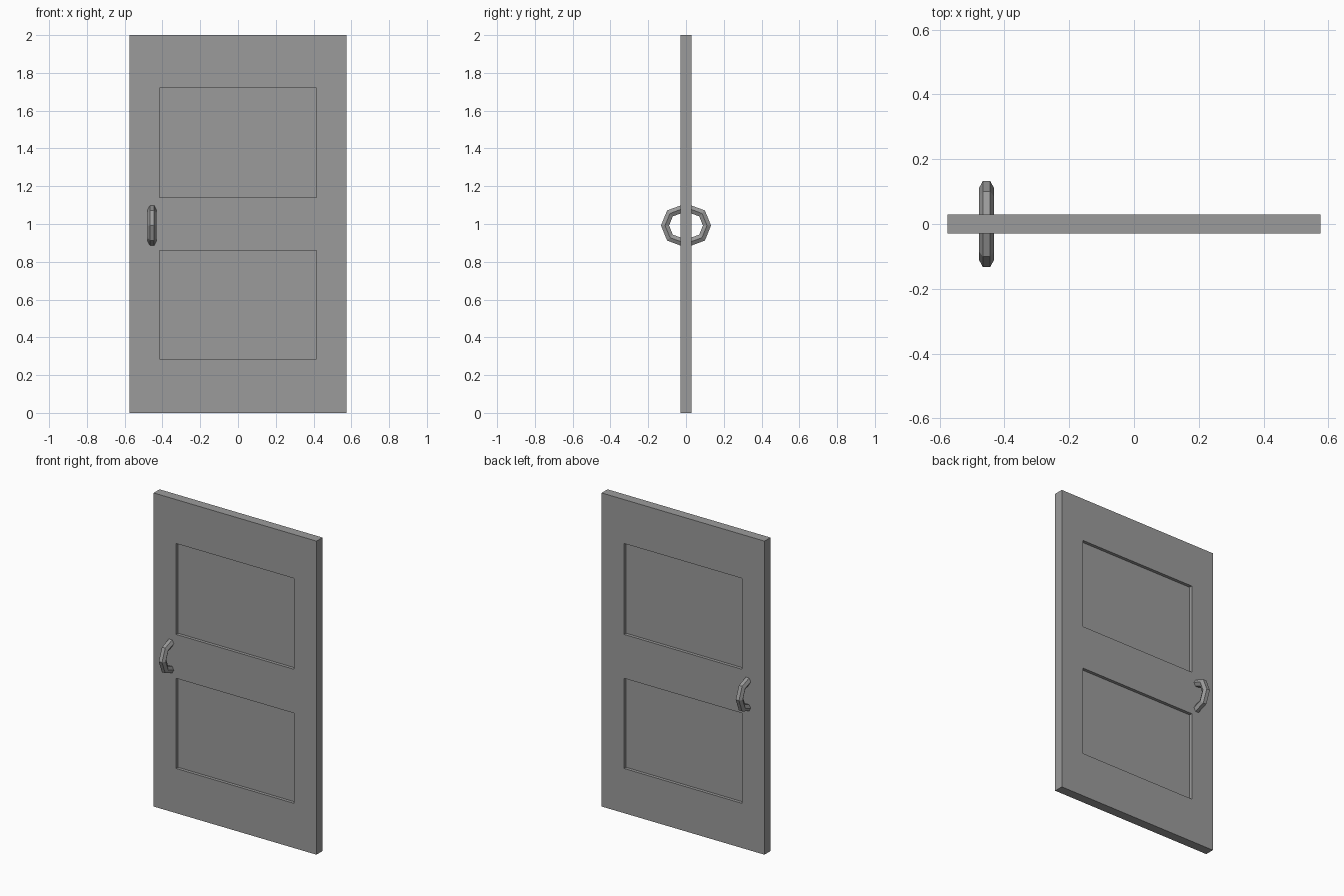
import bpy, bmesh, math
from mathutils import Vector, Matrix

if "Cube" in bpy.data.objects:
    bpy.data.objects.remove(bpy.data.objects["Cube"], do_unlink=True)

WIDTH, DEPTH, HEIGHT = 1.15, 0.06, 2.0
PANEL_X = 0.415                               # half width of the sunk panels
PANELS_Z = [(0.285, 0.86), (1.14, 1.72)]
RECESS = 0.02

grey = bpy.data.materials.new("plain grey")
grey.use_nodes = True
colour = (0.33, 0.33, 0.33, 1)
grey.diffuse_color = colour
grey.node_tree.nodes["Principled BSDF"].inputs["Base Color"].default_value = colour


def add_object(name, bm):
    bmesh.ops.recalc_face_normals(bm, faces=bm.faces)
    mesh = bpy.data.meshes.new(name)
    bm.to_mesh(mesh)
    bm.free()
    mesh.materials.append(grey)
    obj = bpy.data.objects.new(name, mesh)
    bpy.context.collection.objects.link(obj)
    return obj


def slice_at(bm, point, normal):
    bmesh.ops.bisect_plane(bm, geom=bm.verts[:] + bm.edges[:] + bm.faces[:],
                           plane_co=point, plane_no=normal)


# Door slab, with two sunk panels on each side
bm = bmesh.new()
bmesh.ops.create_cube(bm, size=1, matrix=Matrix.Translation((0, 0, HEIGHT / 2))
                      @ Matrix.Diagonal((WIDTH, DEPTH, HEIGHT, 1)))
for x in (-PANEL_X, PANEL_X):
    slice_at(bm, (x, 0, 0), (1, 0, 0))
for span in PANELS_Z:
    for z in span:
        slice_at(bm, (0, 0, z), (0, 0, 1))


def is_panel(face):
    c = face.calc_center_median()
    return (abs(face.normal.y) > 0.9 and abs(c.x) < PANEL_X
            and any(low < c.z < high for low, high in PANELS_Z))


bm.normal_update()
panels = [f for f in bm.faces if is_panel(f)]
for face in bmesh.ops.extrude_discrete_faces(bm, faces=panels)["faces"]:
    side = 1 if face.calc_center_median().y > 0 else -1
    bmesh.ops.translate(bm, verts=face.verts, vec=(0, -side * RECESS, 0))
add_object("door_slab", bm)

# Faceted pull handles: a six-sided bar swept along a bent path
HANDLE_X, HANDLE_Z, BAR = -0.455, 0.992, 0.023
upper = [(0.015, 0.090), (0.085, 0.064)]
path = [Vector(p) for p in upper + [(0.111, 0)] + [(y, -z) for y, z in reversed(upper)]]


def handle(name, side):
    bm = bmesh.new()
    rings = []
    for i, point in enumerate(path):
        before = (point - path[max(i - 1, 0)]).normalized()
        after = (path[min(i + 1, len(path) - 1)] - point).normalized()
        along = (before + after).normalized()
        out = Vector((-along.y, along.x))     # sideways direction, mitred at bends
        stretch = 1 / along.dot(after if after.length else before)
        ring = []
        for k in range(6):
            a = k * math.pi / 3
            p = point + out * (BAR * math.sin(a) * stretch)
            ring.append(bm.verts.new((HANDLE_X + BAR * math.cos(a),
                                      side * p.x, HANDLE_Z + p.y)))
        rings.append(ring)
    for a, b in zip(rings, rings[1:]):
        for k in range(6):
            n = (k + 1) % 6
            bm.faces.new((a[k], a[n], b[n], b[k]))
    bm.faces.new(rings[0])
    bm.faces.new(rings[-1])
    add_object(name, bm)


handle("front_handle", -1)
handle("back_handle", 1)
